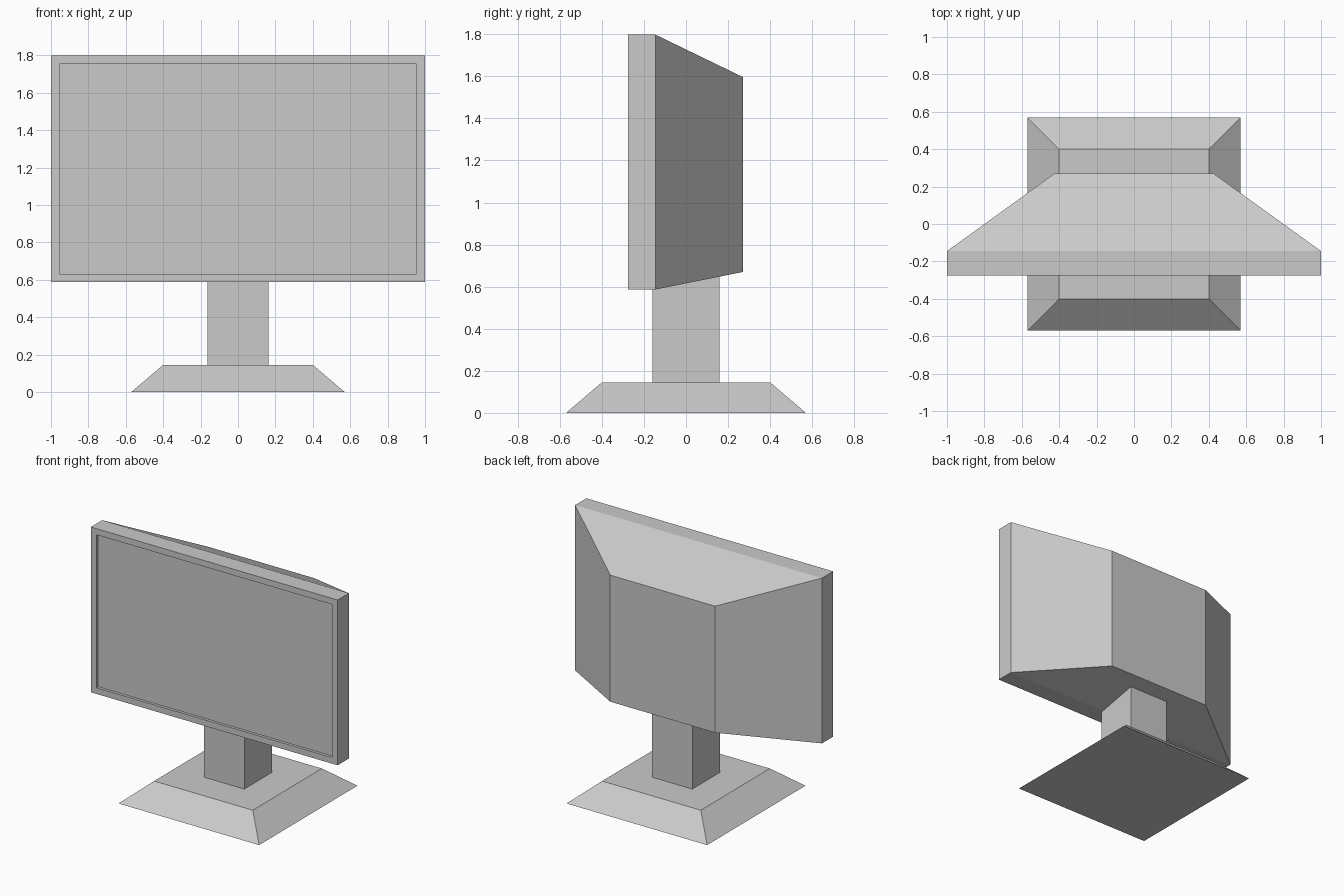
import bpy
import bmesh

if "Cube" in bpy.data.objects:
    bpy.data.objects.remove(bpy.data.objects["Cube"])

grey = bpy.data.materials.new("light grey")
grey.diffuse_color = (0.59, 0.59, 0.59, 1.0)
grey.use_nodes = True
grey.node_tree.nodes["Principled BSDF"].inputs["Base Color"].default_value = grey.diffuse_color


def make_object(name, bm):
    bmesh.ops.recalc_face_normals(bm, faces=bm.faces)
    mesh = bpy.data.meshes.new(name)
    bm.to_mesh(mesh)
    bm.free()
    mesh.materials.append(grey)
    obj = bpy.data.objects.new(name, mesh)
    bpy.context.collection.objects.link(obj)
    return obj


def loft(name, rings):
    """Solid through a series of four-sided rings, capped at both ends."""
    bm = bmesh.new()
    loops = [[bm.verts.new(p) for p in ring] for ring in rings]
    for a, b in zip(loops, loops[1:]):
        for i in range(4):
            j = (i + 1) % 4
            bm.faces.new((a[i], a[j], b[j], b[i]))
    bm.faces.new(loops[0])
    bm.faces.new(loops[-1])
    return make_object(name, bm)


def flat_ring(hx, hy, z):
    return [(-hx, -hy, z), (hx, -hy, z), (hx, hy, z), (-hx, hy, z)]


def upright_ring(hx, z0, z1, y):
    return [(-hx, y, z0), (hx, y, z0), (hx, y, z1), (-hx, y, z1)]


# Tapered foot
loft("base", [flat_ring(0.57, 0.57, 0.0), flat_ring(0.40, 0.40, 0.145)])

# Square column reaching into the housing
loft("neck", [flat_ring(0.163, 0.16, 0.145), flat_ring(0.163, 0.16, 0.75)])

# Housing: recessed screen, bezel, straight rim, then tapered back
loft("monitor_housing", [
    upright_ring(0.955, 0.632, 1.753, -0.255),
    upright_ring(0.955, 0.632, 1.753, -0.275),
    upright_ring(1.0, 0.587, 1.798, -0.275),
    upright_ring(1.0, 0.587, 1.798, -0.145),
    upright_ring(0.425, 0.67, 1.597, 0.27),
])
